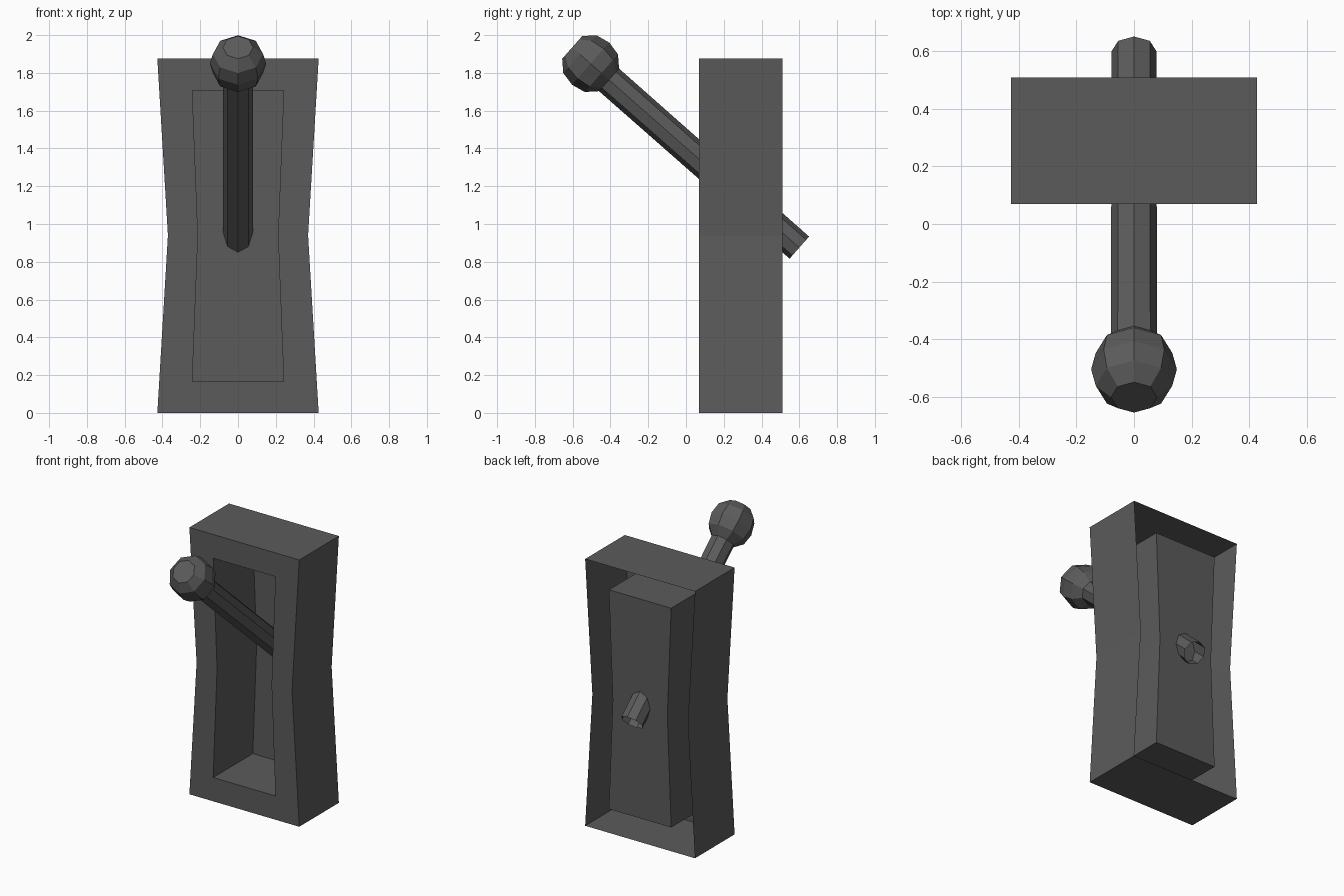
import bpy, math
from mathutils import Vector

if "Cube" in bpy.data.objects:
    bpy.data.objects.remove(bpy.data.objects["Cube"])

grey = bpy.data.materials.new("dark_grey")
grey.diffuse_color = (0.105, 0.105, 0.105, 1)
grey.use_nodes = True
grey.node_tree.nodes["Principled BSDF"].inputs["Base Color"].default_value = grey.diffuse_color


def skin(name, loops, caps=()):
    """Join successive point loops with quads, then add cap faces."""
    n = len(loops[0])
    verts = [p for loop in loops for p in loop]
    faces = [(k * n + i, k * n + (i + 1) % n, (k + 1) * n + (i + 1) % n, (k + 1) * n + i)
             for k in range(len(loops) - 1) for i in range(n)]
    last = (len(loops) - 1) * n
    faces += [tuple(last + i for i in cap) for cap in caps]
    mesh = bpy.data.meshes.new(name)
    mesh.from_pydata(verts, [], faces)
    mesh.materials.append(grey)
    obj = bpy.data.objects.new(name, mesh)
    bpy.context.collection.objects.link(obj)
    return obj


# Housing: thin shell open at the back, with a waisted recess in the front
FRONT, BACK, MID = 0.07, 0.51, 0.94


def waisted(end, waist, low, high, y):
    return [(-end, y, low), (end, y, low), (waist, y, MID),
            (end, y, high), (-end, y, high), (-waist, y, MID)]


outer = (0.427, 0.371, 0.0, 1.875)
inner = (0.242, 0.212, 0.167, 1.708)
skin("housing",
     [waisted(*outer, BACK), waisted(*outer, FRONT),
      waisted(*inner, FRONT), waisted(*inner, BACK)],
     caps=[(0, 1, 2, 5), (5, 2, 3, 4)])

# Lever: eight-sided rings along a tilted axis through the knob centre
centre = Vector((0, -0.505, 1.849))
axis = Vector((0, -0.75, 0.661)).normalized()
side = Vector((1, 0, 0))
up = axis.cross(side)


def ring(dist, radius):
    return [centre + axis * dist + radius * (side * math.cos(a) + up * math.sin(a))
            for a in (i * math.tau / 8 for i in range(8))]


skin("lever_shaft", [ring(-1.473, 0.078), ring(-0.13, 0.08)])
skin("lever_knob",
     [ring(d, r) for d, r in ((-0.13, 0.08), (-0.076, 0.133), (0, 0.149),
                              (0.076, 0.133), (0.13, 0.08))],
     caps=[range(8)])
